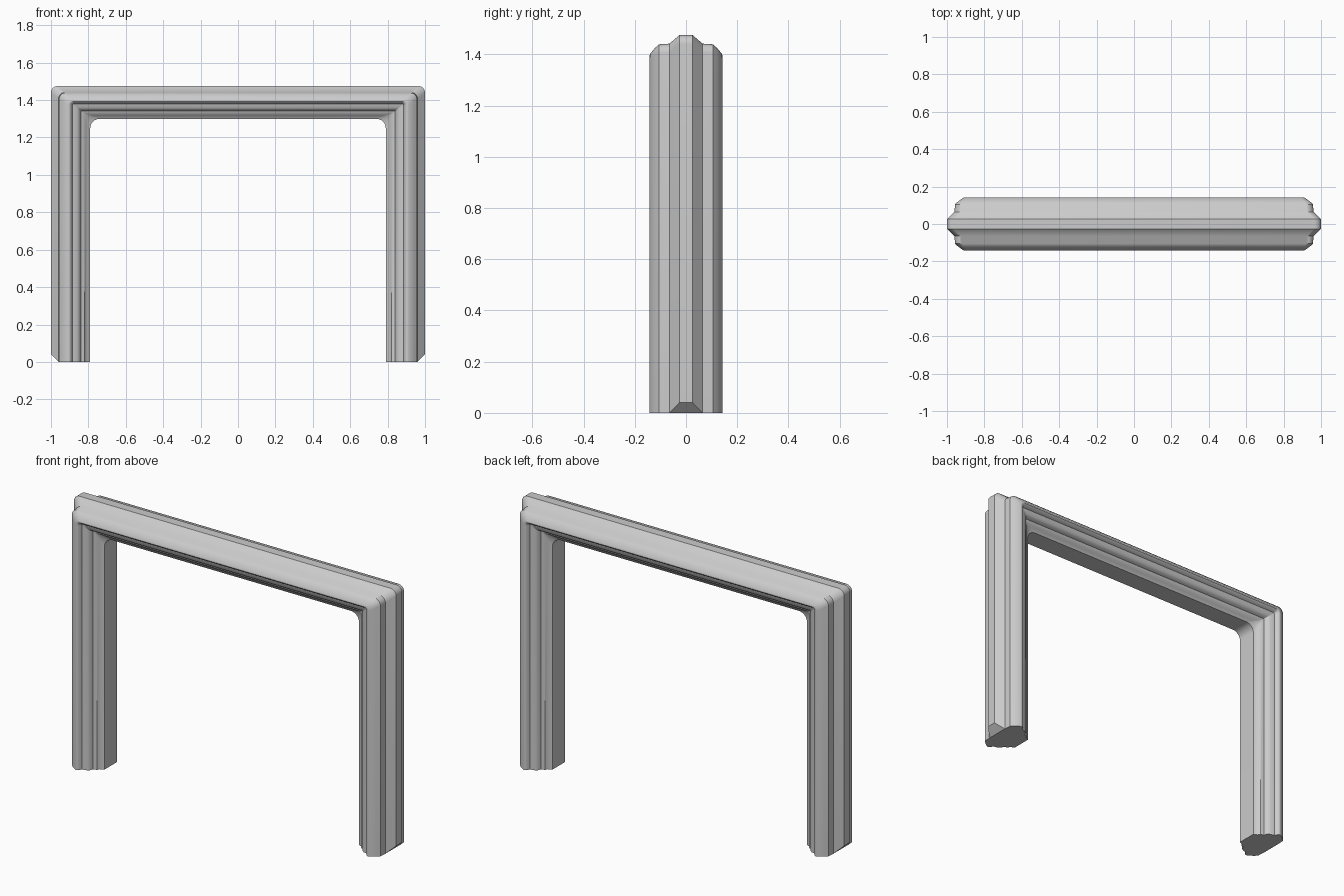
import bpy, bmesh, math

if "Cube" in bpy.data.objects:
    bpy.data.objects.remove(bpy.data.objects["Cube"])

# Half moulding section: (leg x, depth y, corner radius), from outer ridge to opening
HALF = [
    (1.000, 0.026, 0.035), (0.960, 0.065, 0.035), (0.957, 0.105, 0.035),
    (0.940, 0.121, 0.030), (0.912, 0.141, 0.025), (0.902, 0.142, 0.020),
    (0.893, 0.136, 0.015), (0.885, 0.119, 0.008), (0.860, 0.114, 0.005),
    (0.846, 0.104, 0.004), (0.840, 0.085, 0.004), (0.820, 0.080, 0.010),
    (0.812, 0.065, 0.035), (0.790, 0.056, 0.050),
]
PROFILE = HALF + [(x, -y, r) for x, y, r in reversed(HALF)]
TOP, SQUASH, STEPS = 1.475, 0.835, 6


def path(x, y, r, first):
    """Line followed by one section point: up a leg, round, across, down."""
    zt = TOP - (1 - x) * SQUASH
    half = [(x, y, 0.04 if first else 0.0)]
    for i in range(STEPS + 1):
        a = math.pi / 2 * i / STEPS
        half.append((x - r + r * math.cos(a), y, zt - r + r * math.sin(a)))
    return half + [(-px, py, pz) for px, py, pz in reversed(half)]


bm = bmesh.new()
n = len(PROFILE)
lines = [[bm.verts.new(p) for p in path(x, y, r, i in (0, n - 1))]
         for i, (x, y, r) in enumerate(PROFILE)]

# Swept moulding surface
for i in range(n):
    a, b = lines[i], lines[(i + 1) % n]
    for k in range(len(a) - 1):
        bm.faces.new((a[k], b[k], b[k + 1], a[k + 1]))

# Feet: flat sole plus bevelled end of the outer ridge
for k in (0, -1):
    bm.faces.new([lines[i][k] for i in range(1, n - 1)])
    bm.faces.new([lines[i][k] for i in (0, 1, n - 2, n - 1)])

bmesh.ops.recalc_face_normals(bm, faces=bm.faces)
mesh = bpy.data.meshes.new("fireplace_surround")
bm.to_mesh(mesh)
bm.free()
frame = bpy.data.objects.new("door_frame_moulding", mesh)
bpy.context.collection.objects.link(frame)
bpy.context.view_layer.objects.active = frame
frame.select_set(True)
bpy.ops.object.shade_smooth_by_angle(angle=math.radians(40))
